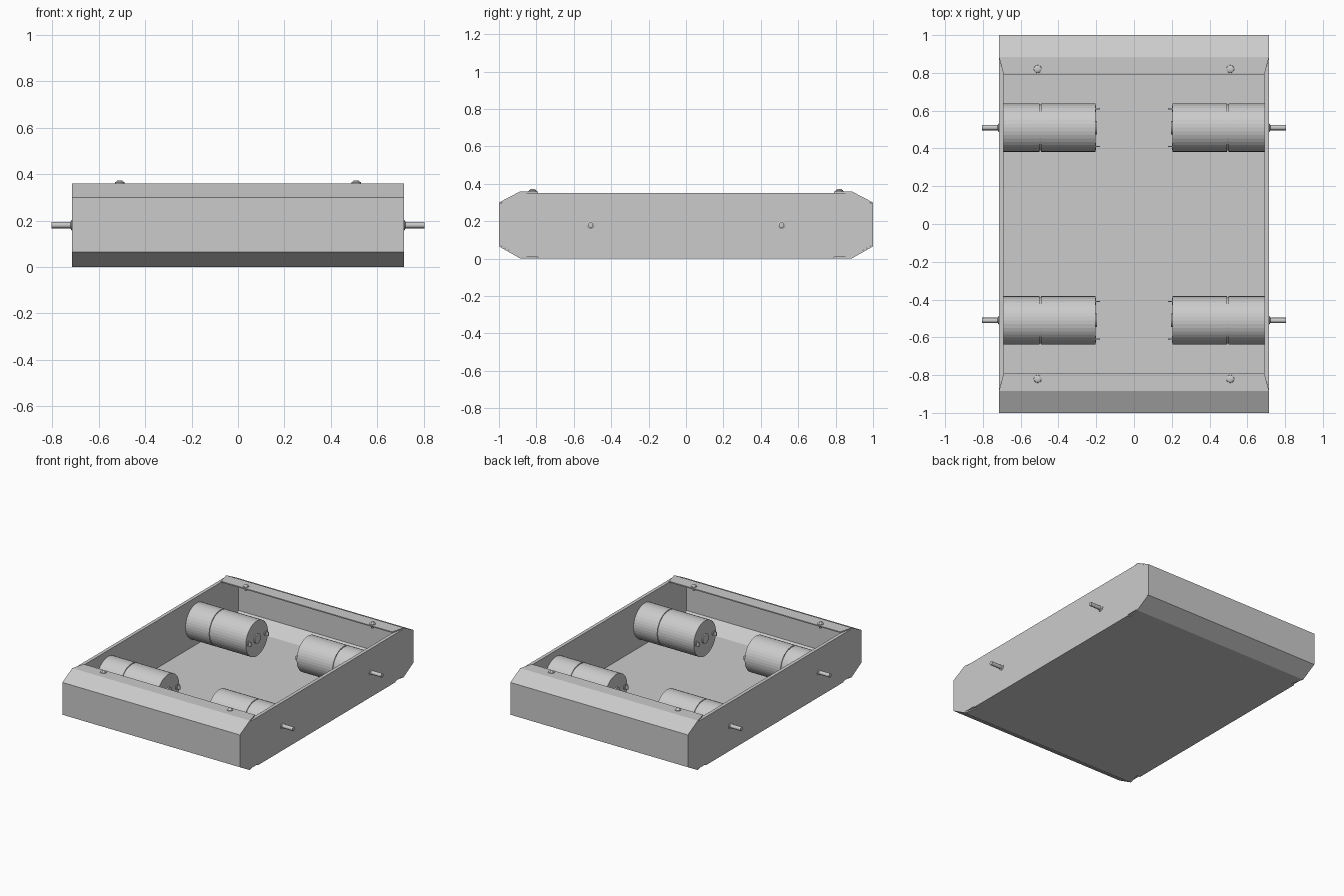
import bpy, bmesh
from math import pi, cos, sin
from mathutils import Matrix

cube = bpy.data.objects.get("Cube")
if cube:
    bpy.data.objects.remove(cube, do_unlink=True)

grey = bpy.data.materials.new("plain_grey")
grey.use_nodes = True
grey.diffuse_color = (0.6, 0.6, 0.6, 1)
grey.node_tree.nodes["Principled BSDF"].inputs["Base Color"].default_value = (0.6, 0.6, 0.6, 1)


def finish(name, bm, fix_normals=True):
    if fix_normals:
        bmesh.ops.recalc_face_normals(bm, faces=bm.faces[:])
    mesh = bpy.data.meshes.new(name)
    bm.to_mesh(mesh)
    bm.free()
    mesh.materials.append(grey)
    obj = bpy.data.objects.new(name, mesh)
    bpy.context.collection.objects.link(obj)
    return obj


def lathe(bm, profile, matrix, sides):
    """Closed turned solid: profile is (radius, distance along local z)."""
    rings = []
    for r, h in profile:
        rings.append([bm.verts.new(matrix @ Matrix.Translation(
            (r * cos(2 * pi * i / sides), r * sin(2 * pi * i / sides), h)).translation)
            for i in range(sides)])
    for a, b in zip(rings, rings[1:]):
        for i in range(sides):
            j = (i + 1) % sides
            bm.faces.new((a[i], a[j], b[j], b[i]))
    bm.faces.new(rings[0][::-1])
    bm.faces.new(rings[-1])


def box(bm, size, matrix):
    bmesh.ops.create_cube(bm, size=1, matrix=matrix @ Matrix.Diagonal((*size, 1)))


# Bent sheet tray: top flanges, chamfers, end walls and floor in one strip
W, IN, H, T = 0.715, 0.69, 0.36, 0.008
half = [(-0.79, H, IN), (-0.885, H, W), (-1, 0.3, W),
        (-1, 0.065, W), (-0.885, 0, W), (-0.79, 0, IN)]
strip = half + [(-y, z, w) for y, z, w in reversed(half)]
bm = bmesh.new()
rows = [(bm.verts.new((-w, y, z)), bm.verts.new((w, y, z))) for y, z, w in strip]
for a, b in zip(rows, rows[1:]):
    bm.faces.new((a[0], b[0], b[1], a[1]))
tray = finish("tray_sheet", bm, False)
solid = tray.modifiers.new("thickness", "SOLIDIFY")
solid.thickness = T
solid.offset = -1
solid.use_even_offset = True

# Side plates, fitted inside the bent sheet
edge = [(-0.79, 0), (-0.79, T), (-0.883, T), (-1 + T, 0.07),
        (-1 + T, 0.295), (-0.883, H - T)]
outline = edge + [(-y, z) for y, z in reversed(edge)]
for side, label in ((1, "left"), (-1, "right")):
    bm = bmesh.new()
    face = bm.faces.new([bm.verts.new((side * IN, y, z)) for y, z in outline])
    ext = bmesh.ops.extrude_face_region(bm, geom=[face])
    bmesh.ops.translate(bm, vec=(side * (W - IN), 0, 0),
                        verts=[v for v in ext["geom"] if isinstance(v, bmesh.types.BMVert)])
    finish(label + "_side_plate", bm)

# Four geared motors with axles; local z points outward along x
R = 0.128
for sx, lx in ((1, "left"), (-1, "right")):
    for sy, ly in ((-1, "front"), (1, "back")):
        place = Matrix.Translation((0, sy * 0.51, 0.18)) @ Matrix.Rotation(sx * pi / 2, 4, "Y")
        name = f"{ly}_{lx}_"
        bm = bmesh.new()
        lathe(bm, [(R, 0.205), (R, 0.493), (R - 0.006, 0.493), (R - 0.006, 0.5),
                   (R, 0.5), (R, IN)], place, 40)
        finish(name + "motor", bm)

        bm = bmesh.new()
        lathe(bm, [(0.035, 0.197), (0.035, 0.206)], place, 24)
        for s in (-1, 1):
            tab = place @ Matrix.Translation((0, s * 0.1, 0.195))
            lathe(bm, [(0.018, 0.005), (0.018, 0.012)], tab, 16)
            box(bm, (0.03, 0.006, 0.03), tab)
        finish(name + "motor_terminals", bm)

        bm = bmesh.new()
        lathe(bm, [(0.022, IN), (0.022, 0.718), (0.014, 0.722), (0.014, 0.805)], place, 20)
        finish(name + "axle", bm)

        # Domed cross-head screw on the flange
        at = Matrix.Translation((sx * 0.51, sy * 0.82, H))
        bm = bmesh.new()
        lathe(bm, [(0.009, -0.03), (0.009, -0.001), (0.021, 0), (0.02, 0.005),
                   (0.014, 0.009), (0.006, 0.011)], at, 20)
        for size in ((0.022, 0.004, 0.004), (0.004, 0.022, 0.004)):
            box(bm, size, at @ Matrix.Translation((0, 0, 0.0095)))
        finish(name + "screw", bm)
